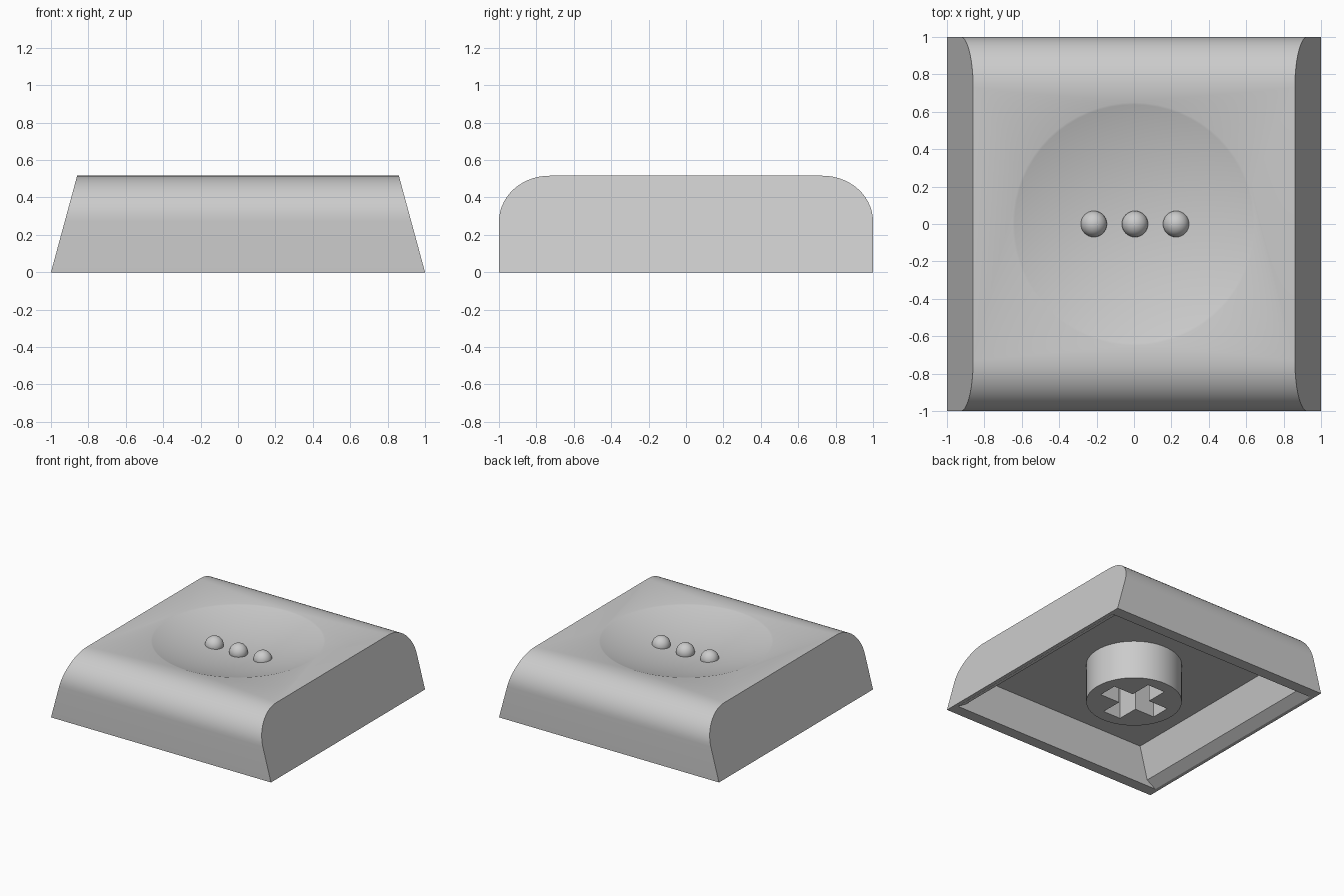
import bpy, bmesh, math

if "Cube" in bpy.data.objects:
    bpy.data.objects.remove(bpy.data.objects["Cube"])

H = 0.516            # height of the cap
CEIL = 0.318         # height of the inner ceiling

grey = bpy.data.materials.new("plain_grey")
grey.diffuse_color = (0.6, 0.6, 0.6, 1)
grey.use_nodes = True
grey.node_tree.nodes["Principled BSDF"].inputs["Base Color"].default_value = grey.diffuse_color


def prism(name, points, place):
    """Sweep a 2D outline between side -1 and +1; place(u, v, side) gives 3D."""
    bm = bmesh.new()
    rings = [[bm.verts.new(place(u, v, s)) for u, v in points] for s in (-1, 1)]
    n = len(points)
    bm.faces.new(rings[0])
    bm.faces.new(rings[1][::-1])
    for i in range(n):
        j = (i + 1) % n
        bm.faces.new((rings[0][i], rings[1][i], rings[1][j], rings[0][j]))
    bmesh.ops.recalc_face_normals(bm, faces=bm.faces[:])
    me = bpy.data.meshes.new(name)
    bm.to_mesh(me)
    bm.free()
    ob = bpy.data.objects.new(name, me)
    bpy.context.collection.objects.link(ob)
    me.materials.append(grey)
    return ob


def sphere(name, r, loc, seg, rings):
    bpy.ops.mesh.primitive_uv_sphere_add(radius=r, location=loc, segments=seg, ring_count=rings)
    ob = bpy.context.object
    ob.name = name
    ob.data.materials.append(grey)
    return ob


def activate(ob):
    bpy.ops.object.select_all(action='DESELECT')
    ob.select_set(True)
    bpy.context.view_layer.objects.active = ob


def cut(ob, cutter):
    m = ob.modifiers.new("cut", 'BOOLEAN')
    m.operation, m.solver, m.object = 'DIFFERENCE', 'EXACT', cutter
    activate(ob)
    bpy.ops.object.modifier_apply(modifier=m.name)
    bpy.data.objects.remove(cutter)


def smooth(ob):
    activate(ob)
    bpy.ops.object.shade_smooth_by_angle(angle=math.radians(30))


# cap shell: rounded front and back edges, sides leaning inwards
RY, RZ, N = 0.27, 0.245, 14
arc = [(1 - RY + RY * math.cos(i / N * math.pi / 2),
        H - RZ + RZ * math.sin(i / N * math.pi / 2)) for i in range(N + 1)]
outline = [(1, 0)] + arc + [(-y, z) for y, z in reversed(arc)] + [(-1, 0)]
cap = prism("cap_shell", outline, lambda y, z, s: (s * (1 - 0.14 * z / H), y, z))

# hollow underside with a chamfered lip on the two leaning sides
half = [(1.05, -0.05), (0.89, 0.05), (0.82, CEIL)]
hollow = prism("hollow_cutter", half + [(-x, z) for x, z in reversed(half)],
               lambda x, z, s: (x, s * 0.906, z))
cut(cap, hollow)

# shallow finger dish in the top
RIM, DEPTH = 0.65, 0.105
R = (RIM ** 2 + DEPTH ** 2) / (2 * DEPTH)
cut(cap, sphere("dish_cutter", R, (0, 0, H - DEPTH + R), 64, 160))
smooth(cap)

# mounting stem with a cross-shaped socket
ring = [(0.36 * math.cos(a * math.tau / 64), 0.36 * math.sin(a * math.tau / 64)) for a in range(64)]
stem = prism("stem", ring, lambda x, y, s: (x, y, 0 if s < 0 else CEIL + 0.02))
L, W = 0.26, 0.08
quarter = [(L, -W), (L, W), (W, W)]
cross = []
for k in range(4):
    c, s = round(math.cos(k * math.pi / 2)), round(math.sin(k * math.pi / 2))
    cross += [(x * c - y * s, x * s + y * c) for x, y in quarter]
cut(stem, prism("cross_cutter", cross, lambda x, y, s: (x, y, -0.1 if s < 0 else CEIL)))
smooth(stem)

# three touch bumps in the dish
for name, x in (("left", -0.215), ("middle", 0.005), ("right", 0.225)):
    smooth(sphere(name + "_bump", 0.07, (x, 0, 0.425), 32, 16))
